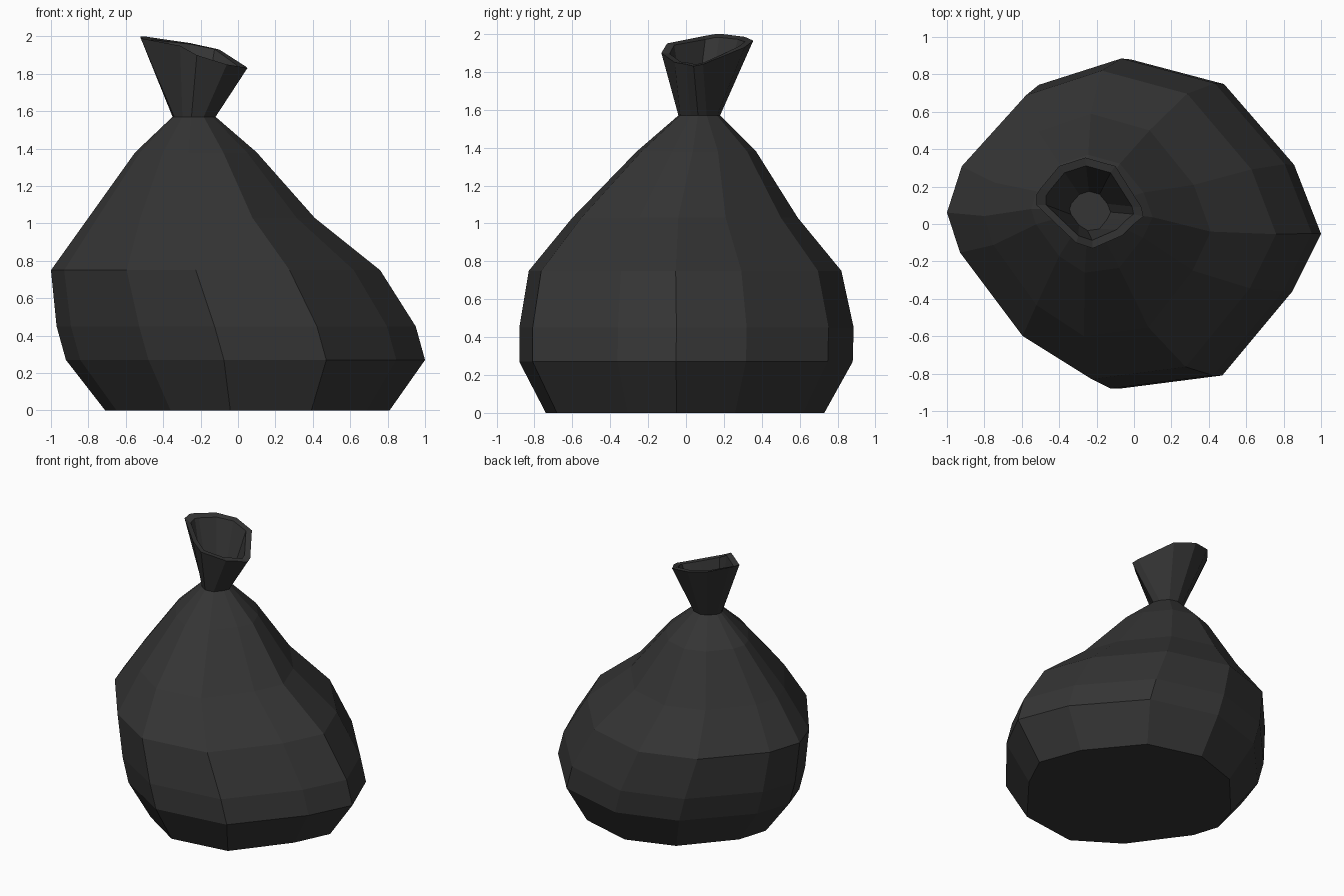
import bpy, bmesh

if "Cube" in bpy.data.objects:
    bpy.data.objects.remove(bpy.data.objects["Cube"])

# Twelve-sided bag outline, normalised to -1..1 on both axes
OUTLINE = [(1, -.06), (.85, .36), (.46, .85), (-.06, 1), (-.52, .84), (-.91, .38),
           (-1, .08), (-.92, -.18), (-.54, -.72), (-.12, -1), (.45, -.92), (.84, -.41)]

black = bpy.data.materials.new("black_plastic")
black.diffuse_color = (0.035, 0.035, 0.035, 1)
black.use_nodes = True
black.node_tree.nodes["Principled BSDF"].inputs["Base Color"].default_value = black.diffuse_color


def ring(z, x0, x1, y0, y1):
    """Outline fitted to the given extents at height z."""
    cx, cy, rx, ry = (x0 + x1) / 2, (y0 + y1) / 2, (x1 - x0) / 2, (y1 - y0) / 2
    return [(cx + u * rx, cy + v * ry, z) for u, v in OUTLINE]


def loft(name, rings, caps=False):
    bm = bmesh.new()
    loops = [[bm.verts.new(p) for p in r] for r in rings]
    for a, b in zip(loops, loops[1:]):
        for i in range(len(a)):
            j = (i + 1) % len(a)
            bm.faces.new((a[i], a[j], b[j], b[i]))
    if caps:
        bm.faces.new(loops[0][::-1])
        bm.faces.new(loops[-1])
    mesh = bpy.data.meshes.new(name)
    bm.to_mesh(mesh)
    bm.free()
    mesh.materials.append(black)
    obj = bpy.data.objects.new(name, mesh)
    bpy.context.collection.objects.link(obj)
    return obj


# Slumped sack, leaning towards -x as it rises
neck = ring(1.57, -.35, -.12, -.04, .18)
loft("sack_body", [
    ring(0, -.71, .81, -.74, .73),
    ring(.27, -.92, 1.0, -.88, .88),
    ring(.45, -.97, .95, -.88, .885),
    ring(.75, -1.0, .76, -.83, .82),
    ring(1.03, -.80, .41, -.60, .59),
    ring(1.38, -.55, .10, -.26, .37),
    neck], caps=True)

# Flared, slanted opening above the tied neck
rim = [(.05, .04, 1.83), (.04, .09, 1.84), (-.10, .31, 1.93), (-.26, .355, 1.965),
       (-.40, .31, 1.985), (-.50, .19, 2.0), (-.52, .16, 2.0), (-.52, .10, 1.99),
       (-.31, -.10, 1.95), (-.22, -.13, 1.90), (-.06, -.06, 1.85), (0, 0, 1.84)]
lip = [(-.24 + (x + .24) * .82, .11 + (y - .11) * .82, z - .005 + (x + .24) * .05) for x, y, z in rim]
loft("gathered_opening", [neck, rim, lip, ring(1.572, -.345, -.125, -.035, .175)])
